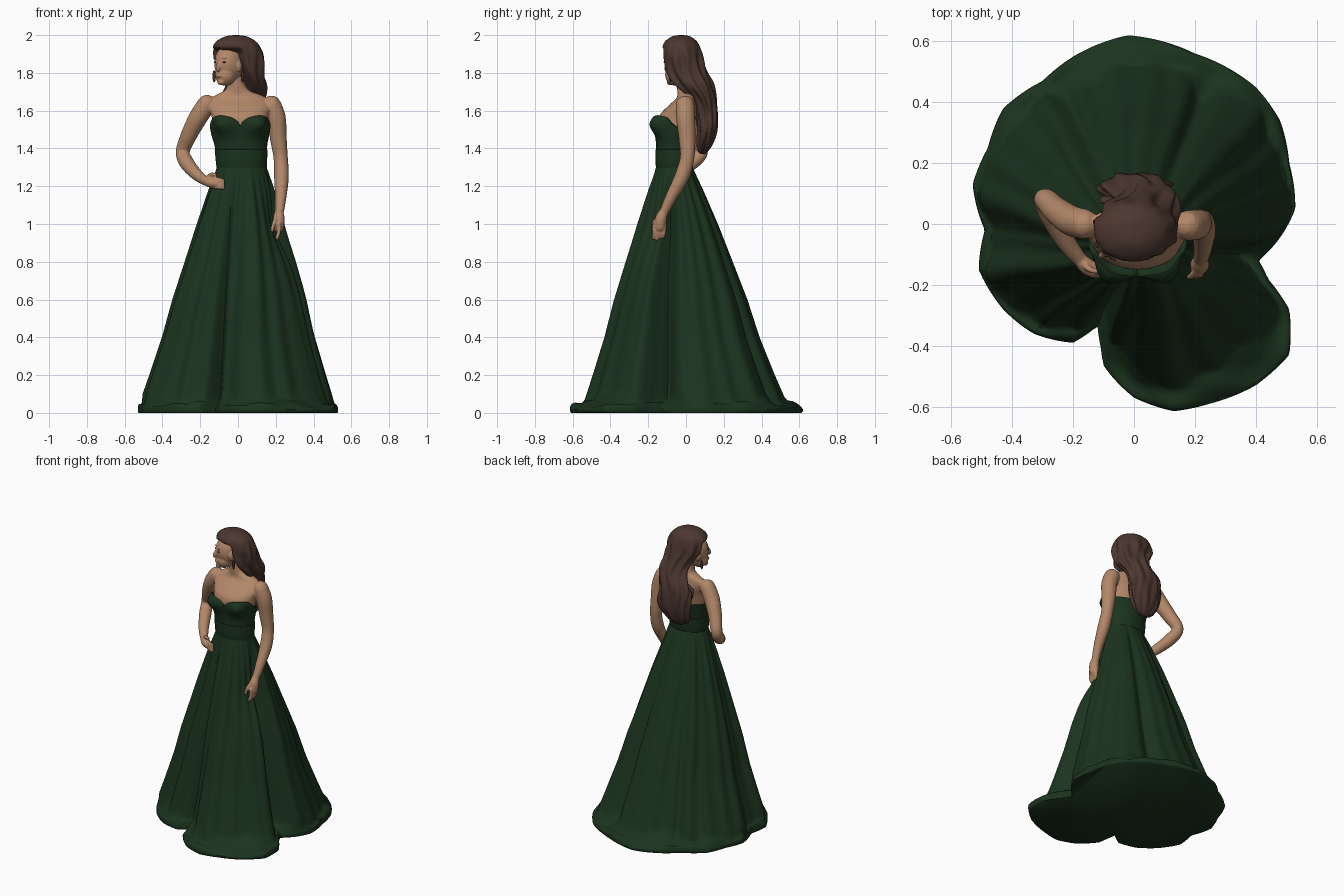
import bpy, bmesh, math
from mathutils import Vector, Matrix

if "Cube" in bpy.data.objects:
    bpy.data.objects.remove(bpy.data.objects["Cube"])

def material(name, rgb):
    m = bpy.data.materials.new(name)
    m.diffuse_color = (*rgb, 1)
    m.use_nodes = True
    m.node_tree.nodes["Principled BSDF"].inputs["Base Color"].default_value = m.diffuse_color
    return m

GREEN = material("dark_green_satin", (0.011, 0.033, 0.013))
SKIN = material("skin", (0.45, 0.245, 0.14))
HAIR = material("brown_hair", (0.072, 0.038, 0.029))
DARK = material("dark_brown", (0.05, 0.028, 0.02))
TAU = math.tau

def smooth(x):
    x = max(0.0, min(1.0, x))
    return x * x * (3 - 2 * x)

def spline(rows, n):
    """Catmull-Rom samples through rows of numbers, n steps per span."""
    out = []
    for i in range(len(rows) - 1):
        a, b, c, d = rows[max(i - 1, 0)], rows[i], rows[i + 1], rows[min(i + 2, len(rows) - 1)]
        for k in range(n):
            t = k / n
            out.append([0.5 * (2 * q + (r - p) * t + (2 * p - 5 * q + 4 * r - s) * t * t
                        + (3 * q - p - 3 * r + s) * t ** 3) for p, q, r, s in zip(a, b, c, d)])
    return out + [list(rows[-1])]

def at(rows, z):
    """Linear lookup in rows sorted by their first number."""
    if z <= rows[0][0]:
        return rows[0][1:]
    for a, b in zip(rows, rows[1:]):
        if z <= b[0]:
            t = (z - a[0]) / (b[0] - a[0])
            return [p + (q - p) * t for p, q in zip(a[1:], b[1:])]
    return rows[-1][1:]

def loft(name, rings, mat, angle=60):
    """Skin closed rings of points into one capped surface."""
    bm = bmesh.new()
    vs = [[bm.verts.new(p) for p in ring] for ring in rings]
    n = len(vs[0])
    for a, b in zip(vs, vs[1:]):
        for i in range(n):
            bm.faces.new((a[i], a[(i + 1) % n], b[(i + 1) % n], b[i]))
    bm.faces.new(vs[0][::-1])
    bm.faces.new(vs[-1])
    bmesh.ops.recalc_face_normals(bm, faces=bm.faces)
    return finish(name, bm, mat, angle)

def finish(name, bm, mat, angle=60):
    me = bpy.data.meshes.new(name)
    bm.to_mesh(me)
    bm.free()
    ob = bpy.data.objects.new(name, me)
    bpy.context.collection.objects.link(ob)
    me.materials.append(mat)
    bpy.ops.object.select_all(action='DESELECT')
    ob.select_set(True)
    bpy.context.view_layer.objects.active = ob
    bpy.ops.object.shade_smooth_by_angle(angle=math.radians(angle))
    return ob

def tube(name, pts, mat, n=20, steps=6):
    """Round-ended limb through (x, y, z, radius) points."""
    s = spline(pts, steps)
    c = [Vector(p[:3]) for p in s]
    data = []
    for i in range(len(s)):
        t = (c[min(i + 1, len(c) - 1)] - c[max(i - 1, 0)]).normalized()
        data.append((c[i], t, s[i][3]))
    def cap(d, sign):
        return [(d[0] + d[1] * d[2] * math.sin(a) * sign, d[1], d[2] * math.cos(a)) for a in (0.5, 1.0, 1.35, 1.55)]
    data = cap(data[0], -1)[::-1] + data + cap(data[-1], 1)
    rings = []
    for p, t, r in data:
        u = t.cross(Vector((0, 1, 0))).normalized()
        v = t.cross(u)
        rings.append([p + (u * math.cos(TAU * k / n) + v * math.sin(TAU * k / n)) * r for k in range(n)])
    return loft(name, rings, mat)

def fuse(name, parts, voxel, rounds):
    """Join overlapping parts into one continuous skin."""
    bpy.ops.object.select_all(action='DESELECT')
    for p in parts:
        p.select_set(True)
    bpy.context.view_layer.objects.active = parts[0]
    bpy.ops.object.join()
    ob = parts[0]
    ob.name = name
    rm = ob.modifiers.new("fuse", 'REMESH')
    rm.mode, rm.voxel_size, rm.use_smooth_shade = 'VOXEL', voxel, True
    sm = ob.modifiers.new("soften", 'SMOOTH')
    sm.factor, sm.iterations = 0.5, rounds

# ---- skirt: waist ellipse blended into the uneven hem outline ----
hem_xy = [(-.02, .62), (.2, .56), (.4, .45), (.48, .34), (.51, .2), (.53, .05), (.49, -.03), (.41, -.12),
          (.44, -.18), (.51, -.28), (.51, -.43), (.4, -.53), (.25, -.59), (.13, -.615), (0, -.57), (-.1, -.465),
          (-.11, -.40), (-.12, -.335), (-.2, -.39), (-.33, -.36), (-.43, -.28), (-.51, -.15), (-.49, -.02),
          (-.53, .13), (-.48, .25), (-.43, .38), (-.3, .47), (-.2, .55)]
polar = sorted((math.atan2(y, x) % TAU, math.hypot(x, y)) for x, y in hem_xy)
polar = [(polar[-1][0] - TAU, polar[-1][1])] + polar + [(polar[0][0] + TAU, polar[0][1])]
flare = [(.1, 1.0), (.2, .91), (.4, .74), (.6, .6), (.8, .435), (1.0, .27), (1.2, .09), (1.3, 0.0)]

def notch(th, deg, w):
    d = (th - math.radians(deg) + math.pi) % TAU - math.pi
    return math.exp(-(d / w) ** 2)

def skirt_point(th, z, hem):
    f = at(flare, z)[0]
    r = at(polar, th)[0]
    w = r * (0.94 - 0.11 * math.sin(th) ** 2)
    w -= 0.025 * notch(th, -108, .1) + .045 * notch(th, -15, .09) + .06 * notch(th, -45, .3)
    w -= .03 * (notch(th, 62, .07) + notch(th, 118, .07))
    a = th + 0.06 * math.sin(3 * z + 1)
    fold = (math.sin(9 * a + .6) + .8 * math.sin(14 * a + 2) + .6 * math.sin(25 * a + 1 + z)) / 2.4
    w += 0.026 * fold * (1 - 0.5 * hem)
    w += (r - w) * hem
    c, s = math.cos(th), math.sin(th)
    pleat = 0.009 * fold * min(1, f * 8) * (1 - f)
    # hollow behind the hanging hand
    pleat -= .045 * math.exp(-((z - .98) / .16) ** 2) * notch(th, -28, .42)
    ex, ey = .02 + (.132 + pleat / (1 - min(f, .6))) * c, -.062 + (.097 + pleat / (1 - min(f, .6))) * s
    return Vector((ex + (w * c - ex) * f, ey + (w * s - ey) * f, z))

levels = [(1.3 - 1.2 * i / 36, 0.0) for i in range(37)]
levels += [(.08, .12), (.064, .28), (.052, .5), (.044, .72), (.037, .9), (.028, .98), (.018, 1.0), (.009, .99), (.004, .96), (0, .92)]
NS = 240
rings = []
for z, hem in levels:
    ring = [skirt_point(TAU * k / NS, z, hem) for k in range(NS)]
    if hem and z > .02:
        for k, p in enumerate(ring):
            th = TAU * k / NS
            p.z += 0.008 * math.sin(7 * th + 6 * hem) + .004 * math.sin(19 * th - 5 * hem)
    rings.append(ring)
loft("skirt", rings, GREEN)

# ---- bodice with sweetheart neckline, and waistband ----
bod = spline([(1.28, .02, -.062, .132, .097), (1.4, .016, -.06, .137, .098), (1.48, .012, -.058, .155, .103),
              (1.54, .012, -.055, .162, .105), (1.6, .012, -.05, .162, .1)], 6)

def neckline(th):
    s, u = math.sin(th), abs(math.cos(th))
    front = smooth((-s + .1) / .6)
    return 1.495 + .022 * smooth((-s + .6) / .7) + front * .056 * math.sin(math.pi * u / 1.15) ** .6

def bodice_point(th, z, grow=0.0):
    cx, cy, rx, ry = at(bod, z)
    bust = sum(notch(th, d, .36) for d in (-60, -120)) * math.exp(-((z - 1.53) / .055) ** 2)
    k = .05 * bust + grow
    return Vector((cx + (rx + k) * math.cos(th), cy + (ry + k) * math.sin(th), z))

NB = 96
turn = [TAU * k / NB for k in range(NB)]
rings = [[bodice_point(t, 1.28 + (neckline(t) - 1.28) * j / 24) for t in turn] for j in range(25)]
rings.append([bodice_point(t, neckline(t) + .003, -.006) for t in turn])
rings.append([bodice_point(t, neckline(t) - .004, -.014) for t in turn])
rings.append([bodice_point(t, neckline(t) - .05, -.05) for t in turn])
loft("bodice", rings, GREEN)
loft("waistband", [[bodice_point(t, z, g) for t in turn]
                   for z, g in ((1.27, -.012), (1.3, .001), (1.34, .003), (1.395, .003), (1.4, -.01))], GREEN)

# ---- torso and neck ----
torso = spline([(1.46, .012, -.055, .125, .085), (1.51, .012, -.055, .142, .094), (1.57, .01, -.045, .15, .098),
                (1.62, .01, -.02, .165, .08), (1.66, .006, 0, .155, .056), (1.685, .002, .005, .115, .05),
                (1.715, -.005, .003, .058, .05), (1.78, -.015, -.005, .045, .047), (1.84, -.02, -.01, .045, .047)], 5)
body = [loft("torso", [[(cx + rx * math.cos(TAU * k / 48), cy + ry * math.sin(TAU * k / 48), z) for k in range(48)]
                       for z, cx, cy, rx, ry in torso], SKIN)]

# ---- arms and hands ----
limbs = [
    [(-.165, .0, 1.634, .05), (-.207, .012, 1.57, .05), (-.255, .045, 1.48, .044), (-.292, .08, 1.385, .037),
     (-.272, .03, 1.325, .039), (-.222, -.06, 1.265, .032), (-.175, -.12, 1.228, .024)],
    [(-.185, -.11, 1.235, .022), (-.15, -.142, 1.222, .028), (-.118, -.155, 1.215, .024)],
    [(.178, -.005, 1.63, .05), (.203, -.002, 1.56, .05), (.214, .006, 1.45, .044), (.226, .006, 1.35, .038),
     (.23, -.022, 1.25, .039), (.226, -.08, 1.14, .03), (.218, -.118, 1.06, .024)],
    [(.218, -.115, 1.07, .022), (.216, -.132, 1.03, .031), (.214, -.138, .985, .029)]]
body += [tube("limb", p, SKIN) for p in limbs]
for i in range(4):
    z, y = 1.238 - .014 * i, -.168 + .017 * i
    digits = [[(-.13, -.15, z, .011), (-.1, -.168, z - .002, .01), (-.078, -.168, z - .006, .009)],
              [(.216, y + .003, 1.0, .012), (.216, y, .955, .011), (.205, y - .004, .92 + .006 * abs(i - 1), .01)]]
    body += [tube("finger", p, SKIN, 10, 3) for p in digits]
body += [tube("thumb", p, SKIN, 10, 3) for p in (
    [(-.165, -.13, 1.24, .012), (-.145, -.15, 1.262, .01), (-.12, -.155, 1.262, .009)],
    [(.208, -.145, 1.04, .012), (.19, -.17, 1.005, .011), (.18, -.173, .965, .01)])]
fuse("body", body, .005, 3)

# ---- head, turned to one side ----
HEAD = Matrix.Translation((-.045, -.03, 0)) @ Matrix.Rotation(math.radians(-40), 4, 'Z')

def blob(name, loc, size, mat, tilt=0.0):
    bm = bmesh.new()
    m = HEAD @ Matrix.Translation(loc) @ Matrix.Rotation(tilt, 4, 'X') @ Matrix.Diagonal((*size, 1))
    bmesh.ops.create_uvsphere(bm, u_segments=32, v_segments=20, radius=1, matrix=m)
    return finish(name, bm, mat)

face = [blob("face", (0, 0, 1.85), (.073, .09, .1), SKIN), blob("jaw", (0, -.032, 1.79), (.056, .056, .058), SKIN),
        blob("nose", (0, -.09, 1.832), (.011, .016, .028), SKIN, -.35), blob("lips", (0, -.085, 1.785), (.02, .01, .009), SKIN),
        blob("chin", (0, -.066, 1.752), (.022, .022, .018), SKIN)]
for s in (-1, 1):
    blob("eye", (s * .03, -.08, 1.857), (.012, .005, .004), DARK)
    blob("eyebrow", (s * .031, -.079, 1.875), (.016, .004, .0025), HAIR)
    face.append(blob("ear", (s * .072, -.006, 1.835), (.012, .018, .03), SKIN))
    blob("earring", (s * .086, -.01 + s * .014, 1.782), (.009, .009, .032), DARK)
fuse("head", face, .004, 4)

# ---- hair: one wavy mass opened around the face ----
hair = spline([(2.0, -.01, -.025, .012, .012), (1.992, -.01, -.026, .06, .05), (1.96, -.01, -.026, .112, .09),
               (1.91, -.004, -.022, .132, .105), (1.86, .004, -.015, .132, .108), (1.8, .024, .0, .112, .11),
               (1.74, .034, .035, .108, .104), (1.66, .02, .09, .118, .07), (1.58, .004, .11, .118, .058),
               (1.5, .002, .112, .115, .052), (1.43, .004, .1, .095, .043), (1.385, .004, .09, .055, .026),
               (1.37, .004, .09, .012, .009)], 6)
NH = 96
FACE = math.radians(-134)
rings = []
for z, cx, cy, rx, ry in hair:
    ring = []
    for k in range(NH):
        th = TAU * k / NH
        d = abs((th - FACE + math.pi) % TAU - math.pi)
        opening = smooth((math.radians(66) - d) / .3) * smooth((1.94 - z) / .04) * smooth((z - 1.62) / .06)
        wave = .06 * math.sin(7 * th + 16 * z) + .05 * math.sin(12 * th - 11 * z + 1)
        wave *= smooth((1.99 - z) / .15)
        q = (1 + wave) * (1 - .55 * opening)
        sway = .008 * math.sin(26 * z) * smooth((1.8 - z) / .1)
        ring.append((cx + sway + rx * q * math.cos(th), cy + ry * q * math.sin(th), z))
    rings.append(ring)
loft("hair", rings, HAIR)
